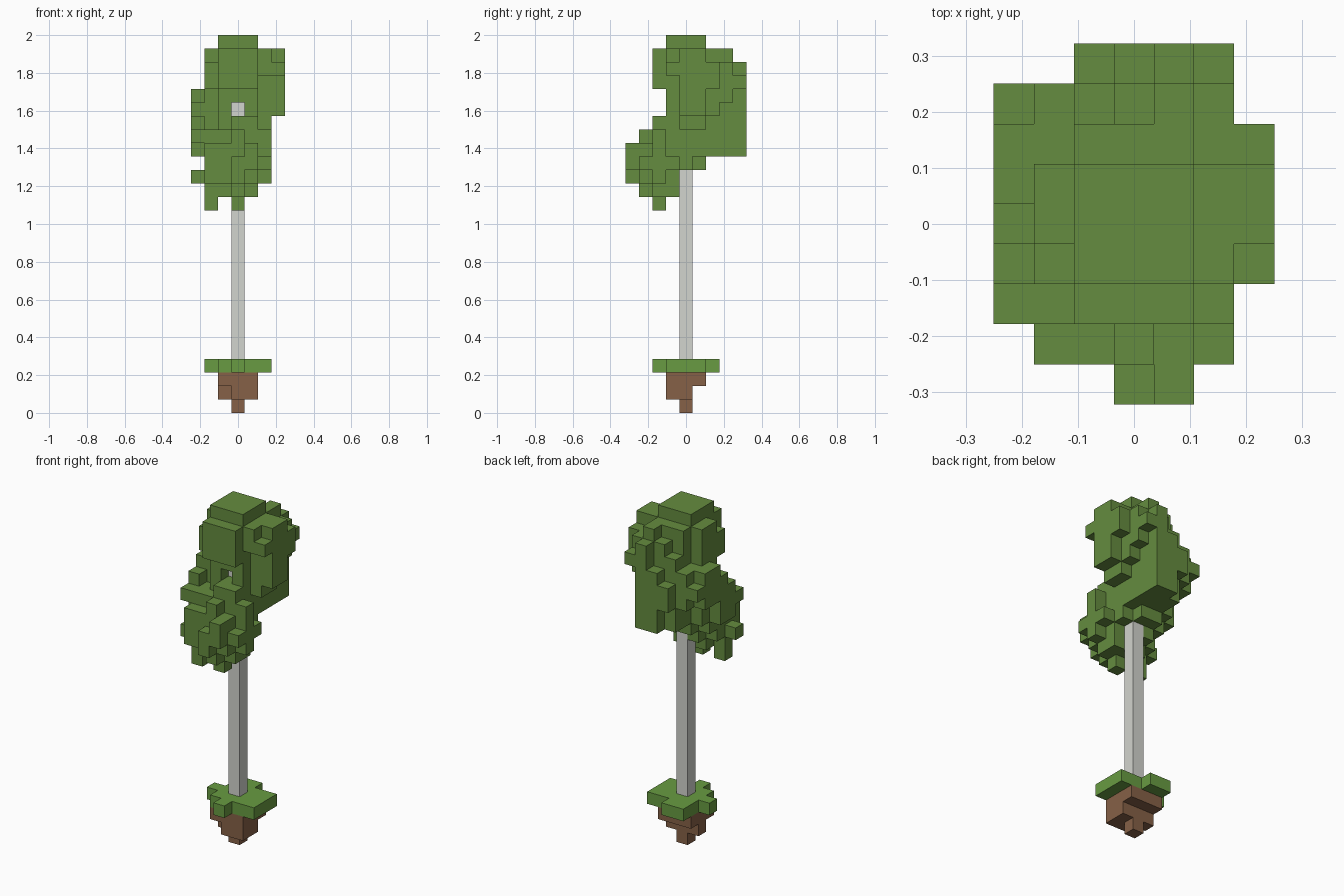
import bpy
import bmesh
from mathutils import Vector

cube = bpy.data.objects.get("Cube")
if cube:
    bpy.data.objects.remove(cube, do_unlink=True)

UNIT = 2 / 28  # edge length of one block
SIDES = [Vector(d) for d in ((1, 0, 0), (-1, 0, 0), (0, 1, 0), (0, -1, 0), (0, 0, 1), (0, 0, -1))]


def make_material(name, red, green, blue):
    material = bpy.data.materials.new(name)
    material.use_nodes = True
    colour = (red, green, blue, 1)
    material.diffuse_color = colour
    material.node_tree.nodes["Principled BSDF"].inputs["Base Color"].default_value = colour
    return material


def span(value):
    """A single block index, or an inclusive (first, last) pair."""
    first, last = value if isinstance(value, tuple) else (value, value)
    return range(first, last + 1)


def blocks(x, y, z):
    return {(i, j, k) for i in span(x) for j in span(y) for k in span(z)}


def build(name, cells, material):
    """Make one mesh from the exposed sides of a set of blocks."""
    mesh_builder = bmesh.new()
    for cell in cells:
        centre = Vector(cell) + Vector((0, 0, 0.5))
        for normal in SIDES:
            if tuple(int(c) for c in Vector(cell) + normal) in cells:
                continue
            across = Vector((normal.y, normal.z, normal.x))
            along = normal.cross(across)
            middle = centre + normal / 2
            corners = [middle + (across * a + along * b) / 2
                       for a, b in ((-1, -1), (1, -1), (1, 1), (-1, 1))]
            mesh_builder.faces.new([mesh_builder.verts.new(c * UNIT) for c in corners])
    bmesh.ops.remove_doubles(mesh_builder, verts=mesh_builder.verts, dist=UNIT / 100)
    mesh = bpy.data.meshes.new(name)
    mesh_builder.to_mesh(mesh)
    mesh_builder.free()
    mesh.materials.append(material)
    part = bpy.data.objects.new(name, mesh)
    bpy.context.collection.objects.link(part)
    return part


leaf_green = make_material("leaf green", 0.13, 0.262, 0.05)
grass_green = make_material("grass green", 0.14, 0.33, 0.054)
soil_brown = make_material("soil brown", 0.24, 0.12, 0.063)
bark_grey = make_material("bark grey", 0.65, 0.66, 0.62)

# Soil clod tapering to a point
soil = blocks(x=0, y=0, z=0)
soil |= blocks(x=(0, 1), y=(-1, 0), z=1) | blocks(x=-1, y=0, z=1)
soil |= blocks(x=(-1, 1), y=(-1, 1), z=2)

# Ragged grass patch
grass = blocks(x=(-1, 2), y=(-1, 1), z=3)
grass |= blocks(x=(-1, 0), y=2, z=3)
grass |= blocks(x=0, y=-2, z=3) | blocks(x=-2, y=0, z=3)

# Straight trunk
trunk = blocks(x=0, y=0, z=(4, 23))

# Upper crown, leaning to the back
upper = blocks(x=(-1, 1), y=(-1, 1), z=(23, 27))
upper |= blocks(x=(-1, 1), y=-2, z=(24, 26))
upper |= blocks(x=(-1, 2), y=(0, 2), z=(22, 25))
upper |= blocks(x=(-1, 1), y=(1, 3), z=(19, 24))
upper |= blocks(x=(-1, 1), y=2, z=26) | blocks(x=0, y=3, z=25)
upper |= blocks(x=1, y=3, z=(25, 26))
upper |= blocks(x=(0, 1), y=4, z=(19, 23))
upper |= blocks(x=(1, 2), y=4, z=24) | blocks(x=1, y=4, z=25)
upper |= blocks(x=-1, y=4, z=(21, 22))
upper |= blocks(x=2, y=3, z=(23, 25))
upper |= blocks(x=2, y=(-1, 1), z=(25, 26))
upper |= blocks(x=-2, y=-1, z=(24, 25))
upper |= blocks(x=-2, y=(0, 1), z=(22, 26))
for side in (-1, 1):
    upper |= blocks(x=side, y=-1, z=22)

# Shelf on the right of the upper crown
upper |= blocks(x=(-3, -2), y=(1, 2), z=(21, 23))
upper |= blocks(x=-2, y=3, z=(21, 23)) | blocks(x=-3, y=3, z=22)
upper |= blocks(x=-3, y=0, z=22)

# Side tufts on the left of the upper crown
upper |= blocks(x=3, y=(0, 1), z=(22, 26))
upper |= blocks(x=3, y=2, z=(24, 25)) | blocks(x=3, y=-1, z=25)

# Lower crown, leaning to the front
lower = blocks(x=(-2, 1), y=(-3, 0), z=(18, 19))
lower |= blocks(x=(-2, 1), y=(-3, -1), z=17) | blocks(x=(-1, 0), y=0, z=17)
lower |= blocks(x=2, y=-2, z=(17, 20)) | blocks(x=2, y=(-3, -1), z=18)
lower |= blocks(x=1, y=-4, z=(18, 19)) | blocks(x=0, y=-4, z=(17, 18))
lower |= blocks(x=(-2, 1), y=(-2, 1), z=20)
lower |= blocks(x=0, y=-3, z=20)
lower |= blocks(x=(-2, 2), y=(0, 1), z=21)
lower |= blocks(x=(-1, 1), y=(-1, 2), z=21) | blocks(x=(0, 1), y=-2, z=21)
lower |= blocks(x=(-1, 0), y=1, z=18) | blocks(x=-2, y=1, z=19)

# Hanging tufts and side tufts on the lower crown
lower |= blocks(x=(-1, 1), y=(-2, -1), z=16)
lower |= blocks(x=0, y=-3, z=16) | blocks(x=-2, y=-2, z=16)
for side in (-2, 0):
    lower |= blocks(x=side, y=-2, z=15)
lower |= blocks(x=-3, y=(-1, 0), z=(19, 21))
for height in (17, 20):
    lower |= blocks(x=-3, y=-2, z=height)

build("soil", soil, soil_brown)
build("grass", grass, grass_green)
build("trunk", trunk, bark_grey)
build("crown", (upper | lower) - trunk, leaf_green)
